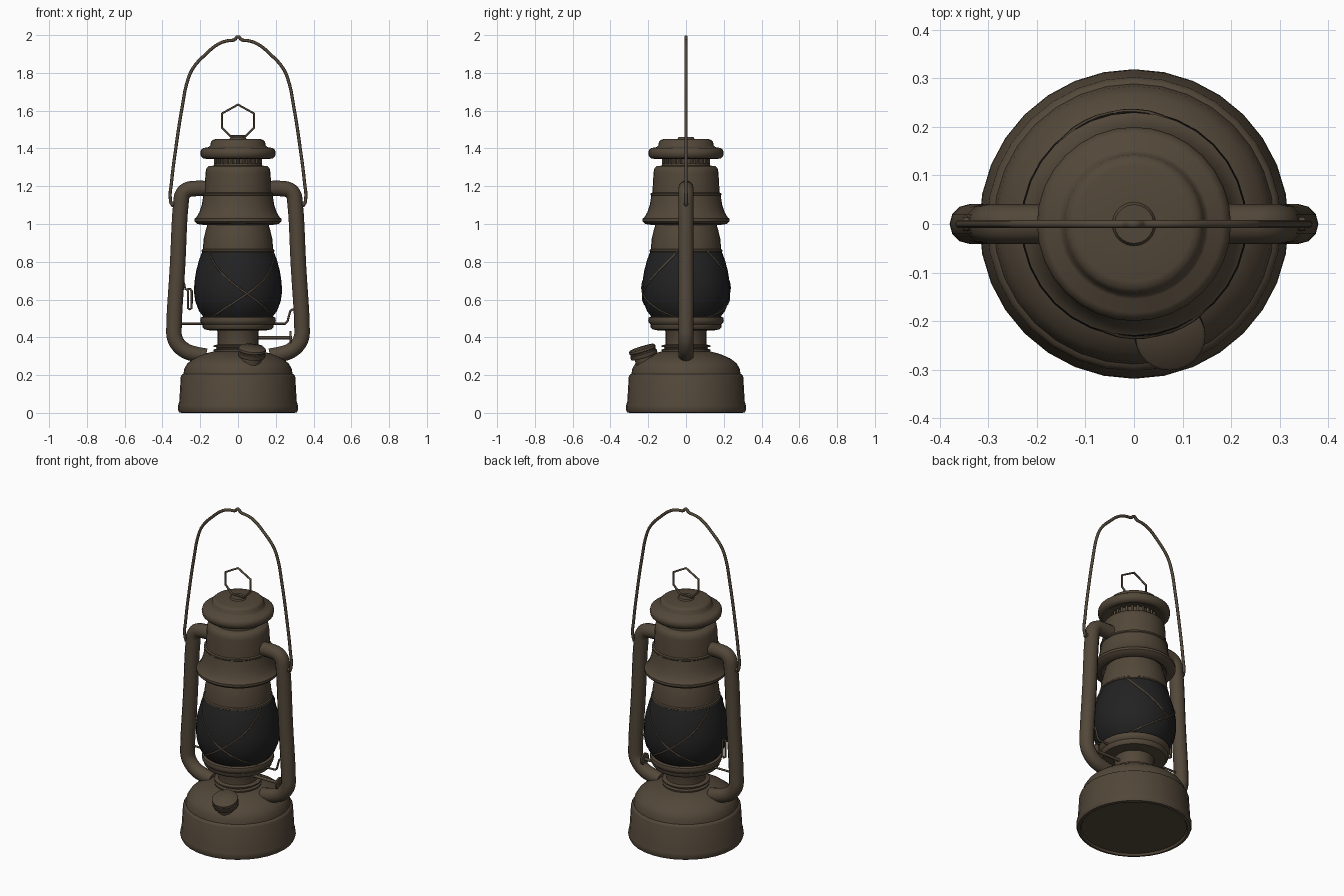
import bpy, bmesh, math
from mathutils import Vector, Matrix

def material(name, rgb):
    m = bpy.data.materials.new(name)
    m.diffuse_color = (*rgb, 1)
    return m

BRONZE = material("aged_bronze", (0.085, 0.063, 0.041))
GLASS = material("smoked_glass", (0.016, 0.016, 0.017))

def finish(ob, mat, angle=40):
    ob.data.materials.clear()
    ob.data.materials.append(mat)
    bpy.ops.object.select_all(action='DESELECT')
    ob.select_set(True)
    bpy.context.view_layer.objects.active = ob
    bpy.ops.object.shade_smooth_by_angle(angle=math.radians(angle))
    return ob

def lathe(name, profile, mat=BRONZE, n=32, matrix=None):
    """Spin (radius, z) points about z; radius 0 becomes a pole."""
    bm = bmesh.new()
    rings = []
    for r, z in profile:
        if r == 0:
            rings.append([bm.verts.new((0, 0, z))] * n)
        else:
            rings.append([bm.verts.new((r * math.cos(2 * math.pi * i / n),
                                        r * math.sin(2 * math.pi * i / n), z)) for i in range(n)])
    for a, b in zip(rings, rings[1:]):
        for i in range(n):
            j = (i + 1) % n
            bm.faces.new(list(dict.fromkeys((a[i], a[j], b[j], b[i]))))
    bmesh.ops.recalc_face_normals(bm, faces=bm.faces)
    if matrix:
        bm.transform(matrix)
    me = bpy.data.meshes.new(name)
    bm.to_mesh(me)
    bm.free()
    ob = bpy.data.objects.new(name, me)
    bpy.context.collection.objects.link(ob)
    return finish(ob, mat)

def pipe(name, pts, radius, smooth=True, cyclic=False, res=2, steps=5, mat=BRONZE):
    """Round rod along a path, turned into a mesh."""
    cu = bpy.data.curves.new(name, 'CURVE')
    cu.dimensions = '3D'
    cu.bevel_depth, cu.bevel_resolution = radius, res
    cu.use_fill_caps, cu.resolution_u = True, steps
    sp = cu.splines.new('BEZIER' if smooth else 'POLY')
    target = sp.bezier_points if smooth else sp.points
    target.add(len(pts) - 1)
    for p, co in zip(target, pts):
        if smooth:
            p.co = co
            p.handle_left_type = p.handle_right_type = 'AUTO'
        else:
            p.co = (*co, 1)
    sp.use_cyclic_u = cyclic
    ob = bpy.data.objects.new(name, cu)
    bpy.context.collection.objects.link(ob)
    bpy.ops.object.select_all(action='DESELECT')
    ob.select_set(True)
    bpy.context.view_layer.objects.active = ob
    bpy.ops.object.convert(target='MESH')
    return finish(bpy.context.object, mat, 60)

def xz(*pts):
    return [(x, 0, z) for x, z in pts]

# Fuel tank with rolled foot and domed top
lathe("fuel_tank", [(0, 0.012), (0.29, 0.012), (0.297, 0), (0.312, 0.003), (0.319, 0.02), (0.317, 0.04),
                    (0.311, 0.06), (0.303, 0.192), (0.297, 0.203), (0.289, 0.207), (0.284, 0.235),
                    (0.268, 0.262), (0.235, 0.288), (0.18, 0.312), (0.12, 0.328), (0, 0.328)])

# Burner neck and its rings
lathe("burner_neck", [(0, 0.31), (0.125, 0.31), (0.13, 0.335), (0.115, 0.34), (0.115, 0.347), (0.13, 0.35),
                      (0.13, 0.357), (0.108, 0.362), (0.108, 0.43), (0.115, 0.445), (0, 0.445)])
lathe("globe_plate", [(0, 0.44), (0.15, 0.437), (0.178, 0.442), (0.188, 0.455), (0.188, 0.468), (0.197, 0.478),
                      (0.2, 0.49), (0.197, 0.505), (0.186, 0.51), (0, 0.508)])

# Glass globe
GLOBE = [(0.18, 0.505), (0.207, 0.54), (0.226, 0.59), (0.233, 0.64), (0.231, 0.69),
         (0.222, 0.75), (0.206, 0.81), (0.187, 0.86)]
lathe("glass_globe", [(0, 0.505)] + GLOBE + [(0, 0.86)], GLASS)

def globe_radius(z):
    for (r0, z0), (r1, z1) in zip(GLOBE, GLOBE[1:]):
        if z <= z1:
            return r0 + (r1 - r0) * (z - z0) / (z1 - z0)
    return GLOBE[-1][0]

# Crossed guard wires, front and back
for side, mid in (("front", -78), ("back", 102)):
    for k, way in enumerate((1, -1)):
        pts = []
        for i in range(21):
            t = i / 20
            z = 0.505 + 0.355 * t ** 1.5
            a = math.radians(mid + way * 66 * (2 * t - 1))
            r = globe_radius(z) + 0.001
            pts.append((r * math.cos(a), r * math.sin(a), z))
        pipe(f"{side}_guard_wire_{k + 1}", pts, 0.0045, smooth=False, res=1)

# Chimney collar, hood, vent and cap
lathe("globe_collar", [(0, 0.85), (0.186, 0.85), (0.193, 0.855), (0.192, 0.863), (0.186, 0.868), (0.182, 0.92),
                       (0.17, 0.97), (0.152, 1.03), (0, 1.03)])
lathe("hood", [(0, 1.02), (0.15, 1.015), (0.18, 0.995), (0.215, 1.0), (0.23, 1.014), (0.23, 1.028), (0.22, 1.036),
               (0.205, 1.062), (0.192, 1.1), (0.184, 1.15), (0.188, 1.154), (0.188, 1.162), (0.178, 1.166),
               (0.172, 1.27), (0.168, 1.293), (0.155, 1.306), (0.12, 1.31), (0, 1.31)])
lathe("vent_core", [(0, 1.3), (0.108, 1.3), (0.108, 1.365), (0, 1.365)])
lathe("vent_ring", [(0, 1.3), (0.128, 1.3), (0.128, 1.32), (0, 1.32)])
for i in range(24):
    a = 2 * math.pi * i / 24
    x, y = 0.118 * math.cos(a), 0.118 * math.sin(a)
    pipe(f"vent_rib_{i + 1}", [(x, y, 1.31), (x, y, 1.355)], 0.009, smooth=False, res=0)
lathe("chimney_cap", [(0, 1.36), (0.15, 1.355), (0.165, 1.345), (0.183, 1.346), (0.196, 1.358), (0.2, 1.376),
                      (0.196, 1.392), (0.183, 1.402), (0.155, 1.407), (0.147, 1.414), (0.143, 1.434),
                      (0.134, 1.445), (0.12, 1.449), (0.045, 1.451), (0.04, 1.46), (0, 1.46)])

# Lifting ring on the cap
pipe("lifting_ring", xz((-0.085, 1.585), (0, 1.632), (0.085, 1.585), (0.085, 1.51), (0.04, 1.465),
                        (-0.04, 1.465), (-0.085, 1.51)), 0.006, smooth=False, cyclic=True)

# Side air tubes with handle lugs, mirrored left and right
for name, s in (("right", 1), ("left", -1)):
    path = [(0.15, 1.187), (0.235, 1.187), (0.272, 1.179), (0.294, 1.155), (0.302, 1.11), (0.32, 0.78), (0.339, 0.44),
            (0.336, 0.4), (0.317, 0.362), (0.28, 0.33), (0.235, 0.313), (0.17, 0.3)]
    pipe(f"{name}_air_tube", xz(*[(s * x, z) for x, z in path]), 0.041, res=4)
    pipe(f"{name}_handle_lug", xz((s * 0.31, 1.105), (s * 0.352, 1.105)), 0.014, smooth=False)

# Carrying handle
half = [(0.325, 1.1), (0.348, 1.103), (0.358, 1.13), (0.352, 1.22), (0.328, 1.41), (0.297, 1.61), (0.265, 1.765),
        (0.238, 1.825), (0.175, 1.895), (0.1, 1.955), (0.055, 1.97), (0.02, 1.975)]
pipe("carrying_handle", xz(*[(-x, z) for x, z in half], (0, 1.991), *half[::-1]), 0.0085)

# Filler cap, tilted outward on the tank shoulder
tilt = Matrix.Translation((0.072, -0.222, 0.305)) @ Matrix.Rotation(math.radians(17), 4, 'X') \
    @ Matrix.Rotation(math.radians(5), 4, 'Y')
lathe("filler_cap", [(0, -0.06), (0.055, -0.06), (0.055, -0.01), (0.07, -0.008), (0.073, 0), (0.073, 0.012),
                     (0.069, 0.016), (0.069, 0.022), (0.073, 0.026), (0.072, 0.038), (0.065, 0.044), (0, 0.046)],
      n=24, matrix=tilt)

# Wick rod and knob
pipe("wick_rod", xz((0.09, 0.398), (0.285, 0.398)), 0.009, smooth=False)
lathe("wick_knob", [(0, -0.005), (0.035, -0.005), (0.035, 0.005), (0, 0.005)], n=20,
      matrix=Matrix.Translation((0.278, 0, 0.398)) @ Matrix.Rotation(math.pi / 2, 4, 'Y'))

# Globe lift lever on the right, support wire and hook on the left
pipe("lift_lever", xz((0.18, 0.472), (0.25, 0.472), (0.262, 0.485), (0.277, 0.54), (0.29, 0.548), (0.325, 0.548)),
     0.006, smooth=False)
pipe("support_wire", xz((-0.18, 0.472), (-0.33, 0.472)), 0.006, smooth=False)
pipe("lever_hook", xz((-0.32, 0.685), (-0.285, 0.685), (-0.278, 0.655), (-0.252, 0.655), (-0.245, 0.645), (-0.245, 0.555),
                      (-0.255, 0.548), (-0.265, 0.555), (-0.265, 0.645), (-0.272, 0.655)), 0.006, smooth=False)
